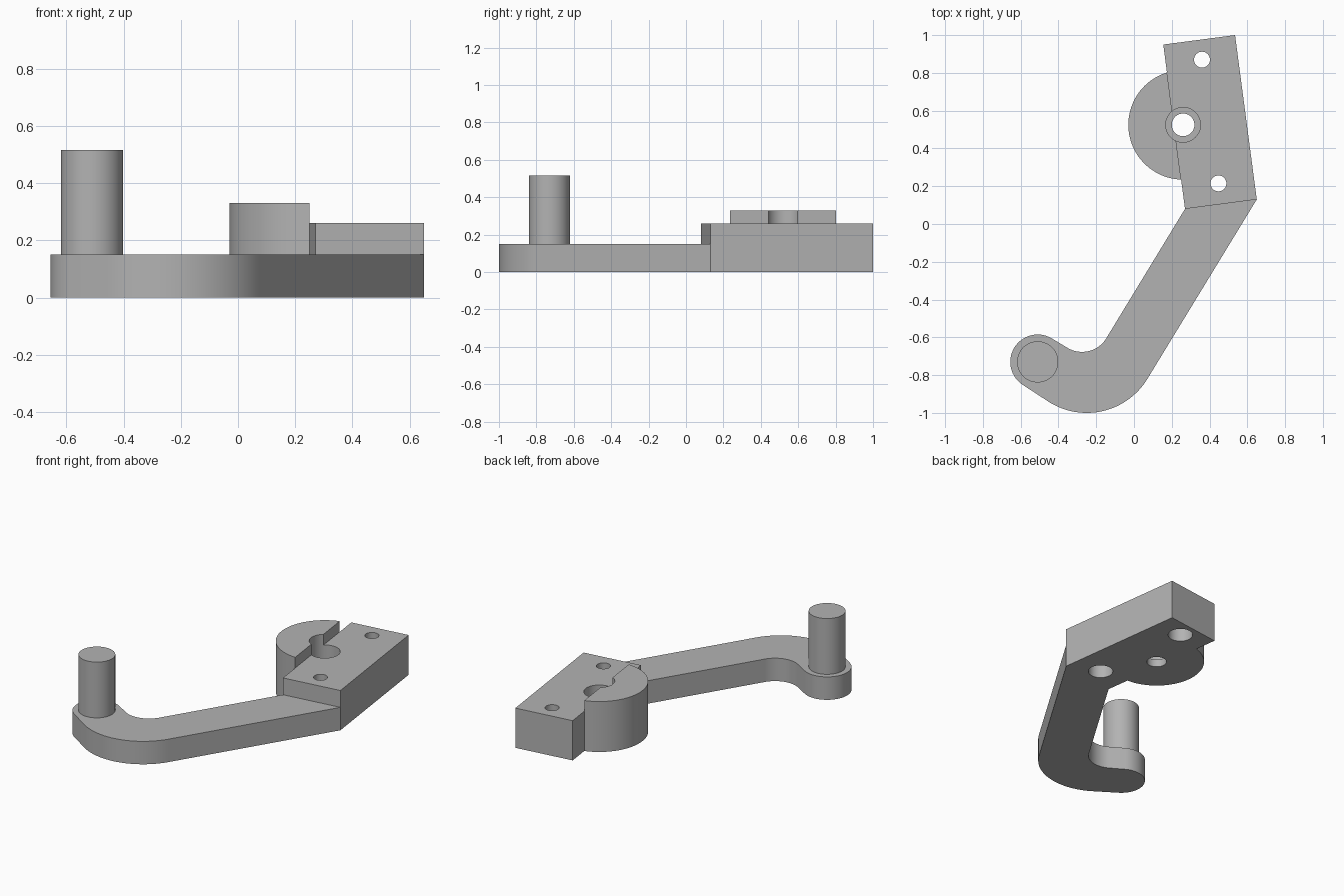
import bpy
import bmesh
from math import cos, sin, radians, atan2, degrees
from mathutils import Vector

cube = bpy.data.objects.get("Cube")
if cube:
    bpy.data.objects.remove(cube, do_unlink=True)

grey = bpy.data.materials.new("plain grey")
grey.use_nodes = True
grey.diffuse_color = (0.45, 0.45, 0.45, 1)
grey.node_tree.nodes["Principled BSDF"].inputs["Base Color"].default_value = grey.diffuse_color


def arc(center, radius, start, end, steps=32):
    """Points along an arc, angles in degrees."""
    angles = [radians(start + (end - start) * i / steps) for i in range(steps + 1)]
    return [(center[0] + radius * cos(a), center[1] + radius * sin(a)) for a in angles]


def extrude(name, outline, bottom, top):
    """Solid prism from a flat outline."""
    bm = bmesh.new()
    face = bm.faces.new([bm.verts.new((x, y, bottom)) for x, y in outline])
    moved = bmesh.ops.extrude_face_region(bm, geom=[face])["geom"]
    verts = [v for v in moved if isinstance(v, bmesh.types.BMVert)]
    bmesh.ops.translate(bm, verts=verts, vec=(0, 0, top - bottom))
    bmesh.ops.recalc_face_normals(bm, faces=bm.faces[:])
    mesh = bpy.data.meshes.new(name)
    bm.to_mesh(mesh)
    bm.free()
    mesh.materials.append(grey)
    obj = bpy.data.objects.new(name, mesh)
    bpy.context.collection.objects.link(obj)
    return obj


def activate(obj):
    bpy.ops.object.select_all(action="DESELECT")
    obj.select_set(True)
    bpy.context.view_layer.objects.active = obj


def circle(center, radius):
    return arc(center, radius, 0, 360, 64)[:-1]


def drill(obj, center, radius, bottom, top):
    """Cut a round hole and discard the cutter."""
    cutter = extrude("hole_cutter", circle(center, radius), bottom, top)
    cutter.hide_render = True
    activate(obj)
    mod = obj.modifiers.new("hole", "BOOLEAN")
    mod.operation = "DIFFERENCE"
    mod.solver = "EXACT"
    mod.object = cutter
    bpy.ops.object.modifier_apply(modifier=mod.name)
    bpy.data.objects.remove(cutter, do_unlink=True)


# Block corners, shared with the end of the arm
front_left, front_right = Vector((0.27, 0.08)), Vector((0.65, 0.13))
back_right, back_left = Vector((0.535, 1.0)), Vector((0.155, 0.95))
pin_center = (-0.51, -0.73)
hub_center, hub_radius = Vector((0.26, 0.525)), 0.29

# Bent arm: rounded tip, outer bend, straight run, inner bend
outline = arc(pin_center, 0.145, 60, 238)
outline += arc((-0.25, -0.624), 0.376, 238, 329)
outline += [tuple(front_right), tuple(front_left)]
outline += arc((-0.275, -0.527), 0.15, 329, 240)
arm = extrude("bent_arm", outline, 0, 0.15)

# Upright pin on the tip
pin = extrude("upright_pin", circle(pin_center, 0.109), 0.15, 0.515)

# Mounting block
block = extrude("mounting_block", [front_left, front_right, back_right, back_left], 0, 0.26)

# Part disc that stands against the left side of the block
edge = (back_left - front_left).normalized()
middle = front_left + edge * (hub_center - front_left).dot(edge)
half = (hub_radius ** 2 - (middle - hub_center).length_squared) ** 0.5
ends = [middle + edge * half - hub_center, middle - edge * half - hub_center]
start, end = [degrees(atan2(p.y, p.x)) % 360 for p in ends]
disc = extrude("part_disc", arc(hub_center, hub_radius, start, end, 64), 0, 0.33)

# Stepped hub hole through block and disc
for part in (block, disc):
    drill(part, hub_center, 0.06, -0.1, 0.5)
    drill(part, hub_center, 0.092, 0.05, 0.5)

# Screw holes, wider from below
for center in ((0.36, 0.87), (0.447, 0.215)):
    drill(block, center, 0.042, -0.1, 0.5)
    drill(block, center, 0.075, -0.1, 0.15)

for part in (arm, pin, block, disc):
    activate(part)
    bpy.ops.object.shade_smooth_by_angle(angle=radians(30))
